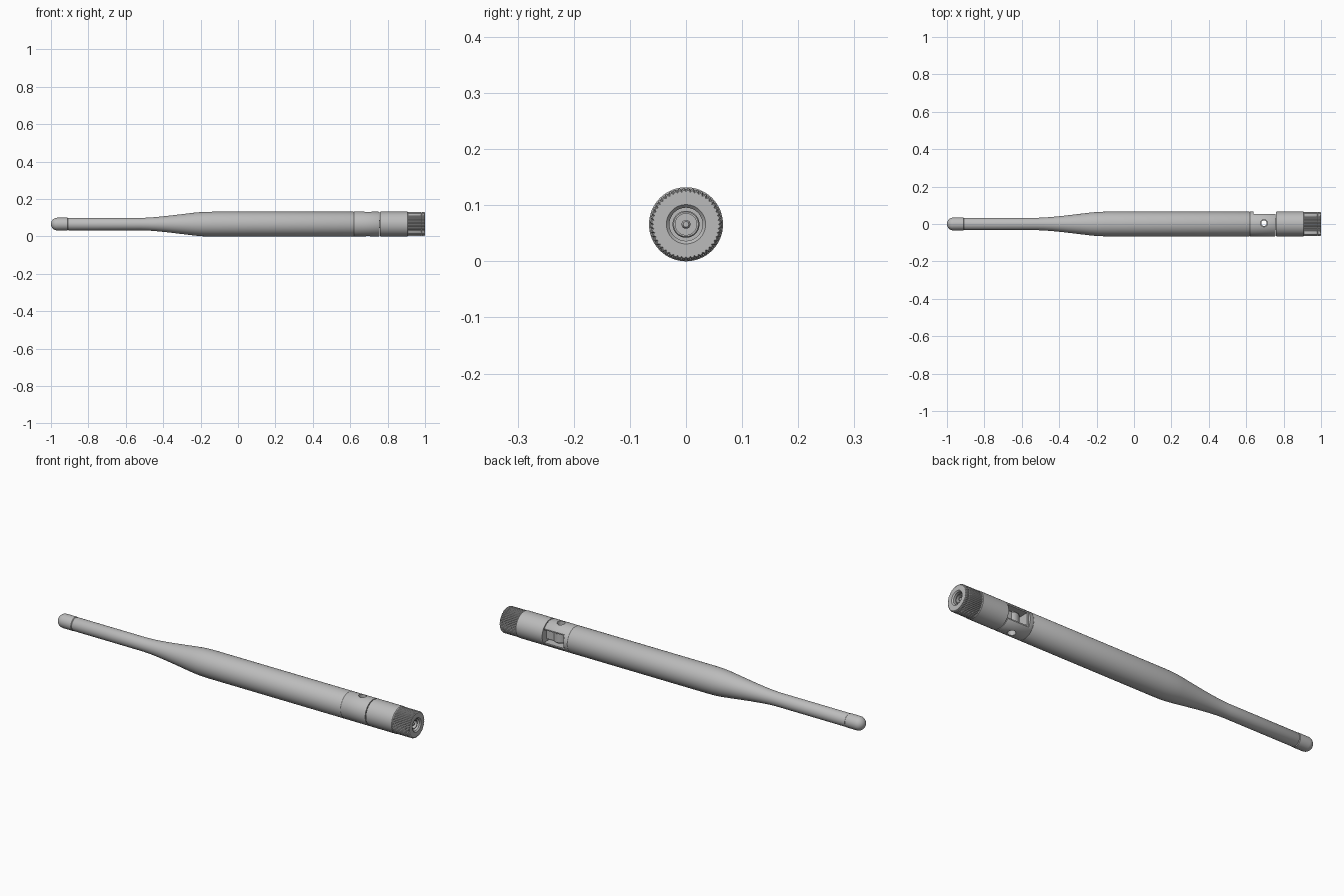
import bpy, bmesh, math
from mathutils import Matrix

if "Cube" in bpy.data.objects:
    bpy.data.objects.remove(bpy.data.objects["Cube"])

R = 0.066
grey = bpy.data.materials.new("plain_grey")
grey.diffuse_color = (0.5, 0.5, 0.5, 1)
grey.use_nodes = True
grey.node_tree.nodes["Principled BSDF"].inputs["Base Color"].default_value = grey.diffuse_color


def finish(name, bm, angle=30):
    bmesh.ops.remove_doubles(bm, verts=bm.verts, dist=1e-6)
    bmesh.ops.recalc_face_normals(bm, faces=bm.faces)
    me = bpy.data.meshes.new(name)
    bm.to_mesh(me)
    bm.free()
    ob = bpy.data.objects.new(name, me)
    bpy.context.collection.objects.link(ob)
    me.materials.append(grey)
    bpy.ops.object.select_all(action='DESELECT')
    bpy.context.view_layer.objects.active = ob
    ob.select_set(True)
    bpy.ops.object.shade_smooth_by_angle(angle=math.radians(angle))
    return ob


def lathe(name, profile, n=64, teeth=None):
    """Revolve (x, radius) points about the antenna axis; teeth scales each column."""
    bm = bmesh.new()
    rings = []
    for x, r in profile:
        ring = []
        for i in range(n):
            a = 2 * math.pi * i / n
            k = teeth(i) if teeth and r > 0.055 else 1
            ring.append(bm.verts.new((x, r * k * math.cos(a), R + r * k * math.sin(a))))
        rings.append(ring)
    for a, b in zip(rings, rings[1:]):
        for i in range(n):
            j = (i + 1) % n
            bm.faces.new((a[i], a[j], b[j], b[i]))
    for end in (0, -1):
        if profile[end][1] > 1e-5:
            bm.faces.new(rings[end])
        else:
            bmesh.ops.pointmerge(bm, verts=rings[end], merge_co=(profile[end][0], 0, R))
    return finish(name, bm)


def box(name, lo, hi):
    bm = bmesh.new()
    bmesh.ops.create_cube(bm, size=1)
    for v in bm.verts:
        v.co = [l + (c + 0.5) * (h - l) for c, l, h in zip(v.co, lo, hi)]
    return finish(name, bm)


def cylinder_z(name, x, y, r, z0, z1, n=32):
    bm = bmesh.new()
    bmesh.ops.create_cone(bm, cap_ends=True, segments=n, radius1=r, radius2=r, depth=z1 - z0,
                          matrix=Matrix.Translation((x, y, (z0 + z1) / 2)))
    return finish(name, bm)


def cut(target, cutter):
    mod = target.modifiers.new("cut", 'BOOLEAN')
    mod.operation = 'DIFFERENCE'
    mod.solver = 'EXACT'
    mod.object = cutter
    bpy.ops.object.select_all(action='DESELECT')
    bpy.context.view_layer.objects.active = target
    target.select_set(True)
    bpy.ops.object.modifier_apply(modifier=mod.name)
    bpy.data.objects.remove(cutter)
    bpy.ops.object.shade_smooth_by_angle(angle=math.radians(30))


# Rounded tip cap
dome = [(-0.966 - 0.034 * math.cos(t * math.pi / 16), 0.034 * math.sin(t * math.pi / 16))
        for t in range(9)]
lathe("tip_cap", dome + [(-0.912, 0.034), (-0.909, 0.031), (-0.9, 0.031)])

# Tapered sleeve, swelling smoothly from whip to handle
sleeve = [(-0.909, 0.031), (-0.905, 0.033), (-0.52, 0.033), (-0.48, 0.0345), (-0.44, 0.0375),
          (-0.38, 0.0435), (-0.3, 0.053), (-0.23, 0.0615), (-0.19, 0.065), (-0.14, R), (0.617, R),
          (0.619, 0.065), (0.621, R), (0.752, R), (0.756, 0.064)]
body = lathe("sleeve", sleeve)

# Hinge fork: flattened rear side, pocket and pin hole
cut(body, box("flat_cutter", (0.64, 0.054, -0.1), (0.8, 0.1, 0.3)))
cut(body, box("pocket_cutter", (0.648, -0.048, 0.034), (0.8, 0.1, 0.098)))
cut(body, cylinder_z("pin_hole_cutter", 0.695, 0.004, 0.019, -0.1, 0.3))

# Hinge tongue with rounded knuckle, reaching into the fork
tongue = box("hinge_tongue", (0.695, -0.03, 0.044), (0.775, 0.03, 0.088))
cut(tongue, cylinder_z("tongue_hole_cutter", 0.695, 0.004, 0.0145, 0, 0.2))
knuckle = cylinder_z("hinge_knuckle", 0.695, 0.004, 0.034, 0.044, 0.088)
cut(knuckle, cylinder_z("knuckle_hole_cutter", 0.695, 0.004, 0.0145, 0, 0.2))

# Collar between hinge and connector
lathe("collar", [(0.76, 0.064), (0.763, R), (0.905, R), (0.909, 0.063), (0.909, 0.03)])

# Knurled nut with stepped bore
lathe("knurled_nut", [(0.907, 0.058), (0.909, 0.0645), (0.978, 0.0645), (0.982, 0.061),
                      (0.984, 0.0645), (0.995, 0.0645), (1.0, 0.0605), (1.0, 0.035),
                      (0.994, 0.0295), (0.93, 0.0295), (0.93, 0)],
      n=144, teeth=lambda i: 1 if i % 3 else 0.95)

# Inner contact sleeve and centre pin
lathe("contact_sleeve", [(0.925, 0.024), (0.985, 0.024), (0.988, 0.022), (0.988, 0.019),
                         (0.96, 0.019), (0.96, 0)], n=48)
lathe("centre_pin", [(0.95, 0.008), (0.98, 0.008), (0.985, 0.005), (0.985, 0)], n=24)
